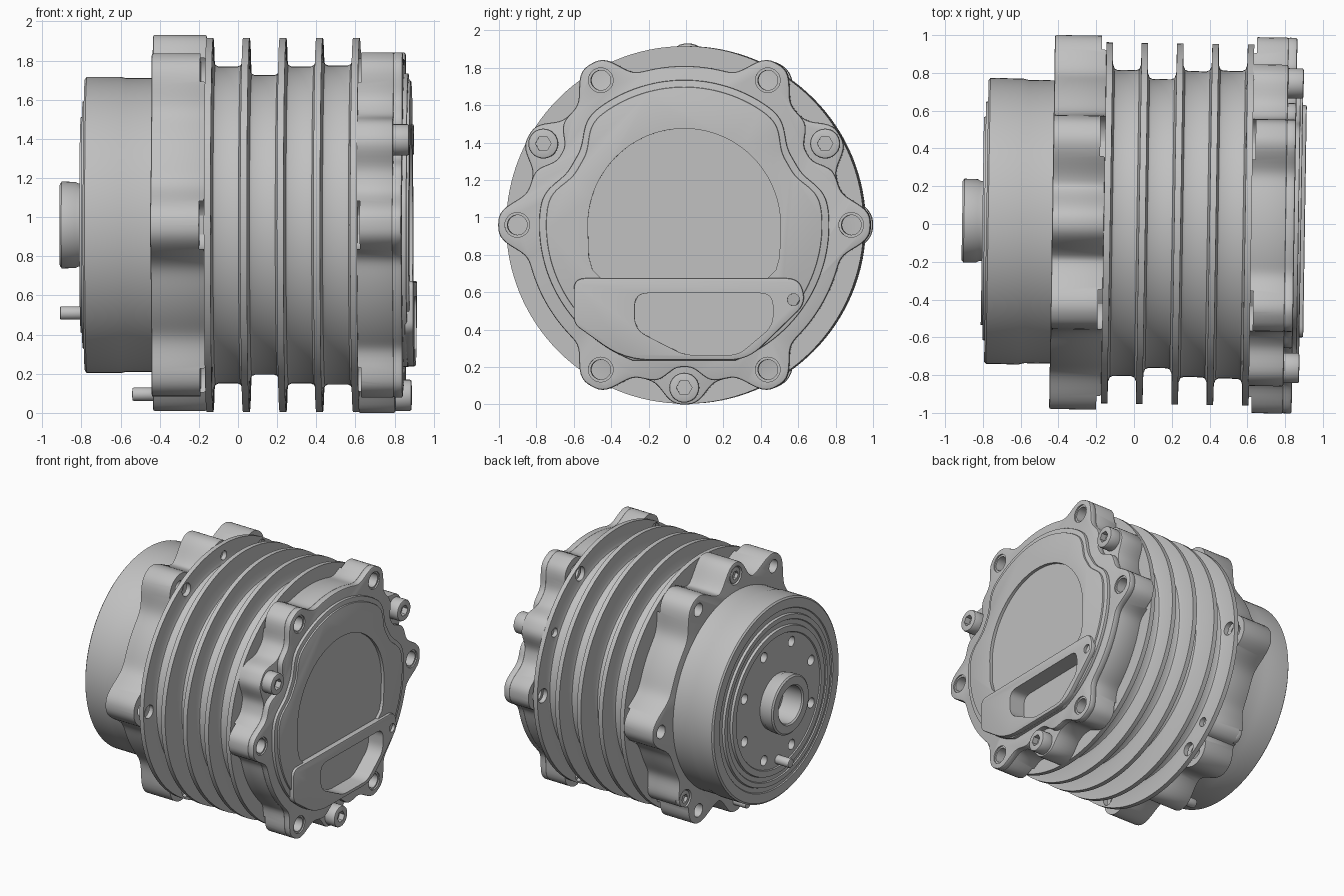
import bpy, bmesh
from math import sin, cos, pi, radians, exp
from mathutils import Matrix, Vector

if "Cube" in bpy.data.objects:
    bpy.data.objects.remove(bpy.data.objects["Cube"])

metal = bpy.data.materials.new("cast grey metal")
metal.use_nodes = True
GREY = (0.53, 0.53, 0.53, 1)
metal.diffuse_color = GREY
metal.node_tree.nodes["Principled BSDF"].inputs["Base Color"].default_value = GREY

# Everything is built around the x axis, then placed with this transform
PLACE = Matrix.Translation((0, 0.004, 0.96)) @ Matrix.Rotation(radians(-0.9), 4, 'Z')
LUGS = range(0, 360, 60)
COVER_SCREWS = (30, 150, 270)
REAR_SCREWS = (90, -46)


def finish(name, bm, bevel=0.0, cutters=()):
    bmesh.ops.recalc_face_normals(bm, faces=bm.faces)
    bm.transform(PLACE)
    mesh = bpy.data.meshes.new(name)
    bm.to_mesh(mesh)
    bm.free()
    mesh.materials.append(metal)
    ob = bpy.data.objects.new(name, mesh)
    bpy.context.collection.objects.link(ob)
    bpy.ops.object.select_all(action='DESELECT')
    bpy.context.view_layer.objects.active = ob
    ob.select_set(True)
    if bevel:
        mod = ob.modifiers.new("edge", 'BEVEL')
        mod.width, mod.segments, mod.limit_method = bevel, 2, 'ANGLE'
        mod.angle_limit = radians(50)
        bpy.ops.object.modifier_apply(modifier=mod.name)
    for c in cutters:
        mod = ob.modifiers.new("cut", 'BOOLEAN')
        mod.operation, mod.object, mod.solver = 'DIFFERENCE', c, 'EXACT'
        bpy.ops.object.modifier_apply(modifier=mod.name)
    bpy.ops.object.shade_smooth_by_angle(angle=radians(32))
    return ob


def polar(angle, r):
    return r * cos(radians(angle)), r * sin(radians(angle))


def add_prism(bm, pts, x0, x1):
    """Extrude a (y, z) outline from x0 to x1."""
    face = bm.faces.new([bm.verts.new((x0, y, z)) for y, z in pts])
    side = bmesh.ops.extrude_face_region(bm, geom=[face])
    moved = [v for v in side["geom"] if isinstance(v, bmesh.types.BMVert)]
    bmesh.ops.translate(bm, vec=(x1 - x0, 0, 0), verts=moved)


def prism(name, pts, x0, x1, **kw):
    bm = bmesh.new()
    add_prism(bm, pts, x0, x1)
    return finish(name, bm, **kw)


def disc(centre, r, n=28):
    return [(centre[0] + r * cos(2 * pi * i / n), centre[1] + r * sin(2 * pi * i / n))
            for i in range(n)]


def rods(name, centres, r, x0, x1, n=28, **kw):
    bm = bmesh.new()
    for c in centres:
        add_prism(bm, disc(c, r, n), x0, x1)
    return finish(name, bm, **kw)


def scallop(base, bumps, n=300, power=3):
    """Circle with flat-topped bumps given as (angle, height, half width)."""
    pts = []
    for i in range(n):
        a = 360 * i / n
        grow = dent = 0
        for at, height, width in bumps:
            d = (a - at + 180) % 360 - 180
            b = height * exp(-abs(d / width) ** power)
            grow, dent = max(grow, b), min(dent, b)
        pts.append(polar(a, base + grow + dent))
    return pts


def rounded(corners, n=6):
    """Round the corners (y, z, radius) of a polygon."""
    pts = []
    for i, (y, z, r) in enumerate(corners):
        p = Vector((y, z))
        a = p + (Vector(corners[i - 1][:2]) - p).normalized() * r
        b = p + (Vector(corners[(i + 1) % len(corners)][:2]) - p).normalized() * r
        for k in range(n + 1):
            t = k / n
            pts.append(tuple(a * (1 - t) ** 2 + p * 2 * t * (1 - t) + b * t * t))
    return pts


def lathe(name, profile, steps=128, **kw):
    bm = bmesh.new()
    vs = [bm.verts.new((x, 0, r)) for x, r in profile]
    es = [bm.edges.new(p) for p in zip(vs, vs[1:])]
    bmesh.ops.spin(bm, geom=vs + es, cent=(0, 0, 0), axis=(1, 0, 0),
                   angle=2 * pi, steps=steps, use_duplicate=False)
    bmesh.ops.remove_doubles(bm, verts=bm.verts, dist=1e-5)
    return finish(name, bm, **kw)


# Hole cutters
lug_spots = [polar(a, 0.893) for a in LUGS]
cover_screws = [polar(a, 0.87) for a in COVER_SCREWS]
rear_screws = [polar(a, 0.87) for a in REAR_SCREWS]
lug_holes_front = rods("cover_hole_cutter", lug_spots, 0.053, 0.56, 1.1)
lug_sinks = rods("counterbore_cutter", lug_spots, 0.066, 0.84, 1.1)
lug_holes_rear = rods("flange_hole_cutter", lug_spots, 0.05, -0.7, -0.1)
spots_rear = rods("rear_spotface_cutter", lug_spots, 0.125, -0.185, -0.1)
spots_front = rods("front_spotface_cutter", lug_spots, 0.125, 0.56, 0.637)
screw_holes_front = rods("front_screw_hole_cutter", cover_screws, 0.034, 0.56, 0.64)
screw_holes_rear = rods("rear_screw_hole_cutter", rear_screws, 0.034, -0.18, -0.1)
face_holes = rods("face_hole_cutter", [polar(22.5 + 45 * k, 0.43) for k in range(8)],
                  0.038, -1, -0.74)
seats = rods("screw_seat_cutter", rear_screws, 0.07, -0.6, -0.40)
pocket = prism("pocket_cutter", rounded([(-0.265, -0.365, 0.07), (0.475, -0.365, 0.07),
               (0.475, -0.54, 0.06), (0.29, -0.695, 0.05), (0.0, -0.695, 0.05),
               (-0.265, -0.56, 0.07)]), 0.78, 1.1)
pinhole = rods("pinhole_cutter", [(0.585, -0.40)], 0.032, 0.87, 1.1)
arch = [polar(a, 0.515) for a in range(0, 181, 4)]
arch += [(-0.51, -0.17), (-0.49, -0.24), (-0.43, -0.30), (0.43, -0.30), (0.49, -0.24), (0.51, -0.17)]
arch_cut = prism("arch_cutter", arch, 0.862, 1.1)

# Hub, drum and finned barrel as one turned body
profile = [(-0.74, 0), (-0.74, 0.14), (-0.90, 0.14), (-0.91, 0.15), (-0.91, 0.21),
           (-0.90, 0.222), (-0.83, 0.22), (-0.815, 0.212), (-0.795, 0.212), (-0.795, 0.50),
           (-0.803, 0.505), (-0.803, 0.55), (-0.785, 0.555), (-0.785, 0.59), (-0.793, 0.595),
           (-0.793, 0.63), (-0.775, 0.635), (-0.775, 0.67), (-0.782, 0.675), (-0.782, 0.745),
           (-0.772, 0.757), (-0.60, 0.757), (-0.57, 0.75), (-0.40, 0.75),
           (-0.40, 0.78), (-0.16, 0.78)]
fins = (-0.143, 0.043, 0.23, 0.417, 0.605)
valleys = (0.78, 0.81, 0.765, 0.81, 0.815, 0.78)
for i, x in enumerate(fins):
    for s, floor in ((-1, valleys[i]), (1, valleys[i + 1])):
        side = [(x + s * 0.044, floor), (x + s * 0.028, floor + 0.007),
                (x + s * 0.019, floor + 0.03), (x + s * 0.017, 0.956)]
        if (i, s) in ((0, -1), (4, 1)):
            side = side[3:]
        profile += side if s < 0 else side[::-1]
profile += [(0.622, 0.78), (0.66, 0.78), (0.66, 0)]
lathe("finned_body", profile, cutters=(lug_holes_rear, lug_holes_front, face_holes,
                                       screw_holes_front, screw_holes_rear))

# Scalloped rear flange
flange = scallop(0.81, [(a, 0.18, 10.5) for a in LUGS]
                 + [(90, 0.16, 9), (270, 0.14, 9), (-46, 0.12, 8)], power=2.5)
prism("rear_flange", flange, -0.434, -0.158, bevel=0.01,
      cutters=(lug_holes_rear, seats, spots_rear))

# Scalloped end cover in two layers, the upper one relieved around the screws
lugs = [(a, 0.145, 8.5) for a in LUGS]
bosses = [(a, 0.11, 8) for a in COVER_SCREWS]
reliefs = [(a, -0.09, 7.5) for a in COVER_SCREWS]
holes = (lug_holes_front, lug_sinks, pocket)
prism("cover_base", scallop(0.85, lugs + bosses), 0.615, 0.805, bevel=0.01,
      cutters=holes + (spots_front,))
prism("cover_rim", scallop(0.85, lugs + reliefs), 0.80, 0.85, bevel=0.01, cutters=holes)

# Stepped raised panel with arched recess, and the block with a pocket
for name, r, low, x0, x1 in (("panel_step", 0.775, -0.725, 0.84, 0.872),
                             ("end_panel", 0.738, -0.715, 0.855, 0.885)):
    outline = [(y, max(z, low)) for y, z in
               scallop(r, [(30, -0.095, 14), (150, -0.095, 14)], n=240)]
    prism(name, outline, x0, x1, bevel=0.006, cutters=(arch_cut, pocket))
block = rounded([(-0.59, -0.285, 0.06), (0.62, -0.285, 0.07), (0.65, -0.42, 0.06),
                 (0.34, -0.722, 0.1), (-0.32, -0.722, 0.14), (-0.59, -0.53, 0.04)])
prism("pocket_block", block, 0.86, 0.905, bevel=0.008, cutters=(pocket, pinhole))

# Socket screws
cover_sockets = rods("cover_socket_cutter", cover_screws, 0.042, 0.845, 1.1, n=6)
rods("cover_screws", cover_screws, 0.08, 0.78, 0.887, bevel=0.01, cutters=(cover_sockets,))
rear_sockets = rods("rear_socket_cutter", rear_screws, 0.034, -0.6, -0.405, n=6)
rods("rear_screws", rear_screws, 0.062, -0.43, -0.39, bevel=0.008, cutters=(rear_sockets,))

# Locating pins
rods("flange_pin", [(0, -0.865)], 0.034, -0.54, -0.42, bevel=0.008)
rods("face_pin", [(0, -0.45)], 0.034, -0.91, -0.78, bevel=0.008)

for ob in [o for o in bpy.data.objects if o.name.endswith("_cutter")]:
    bpy.data.objects.remove(ob)
